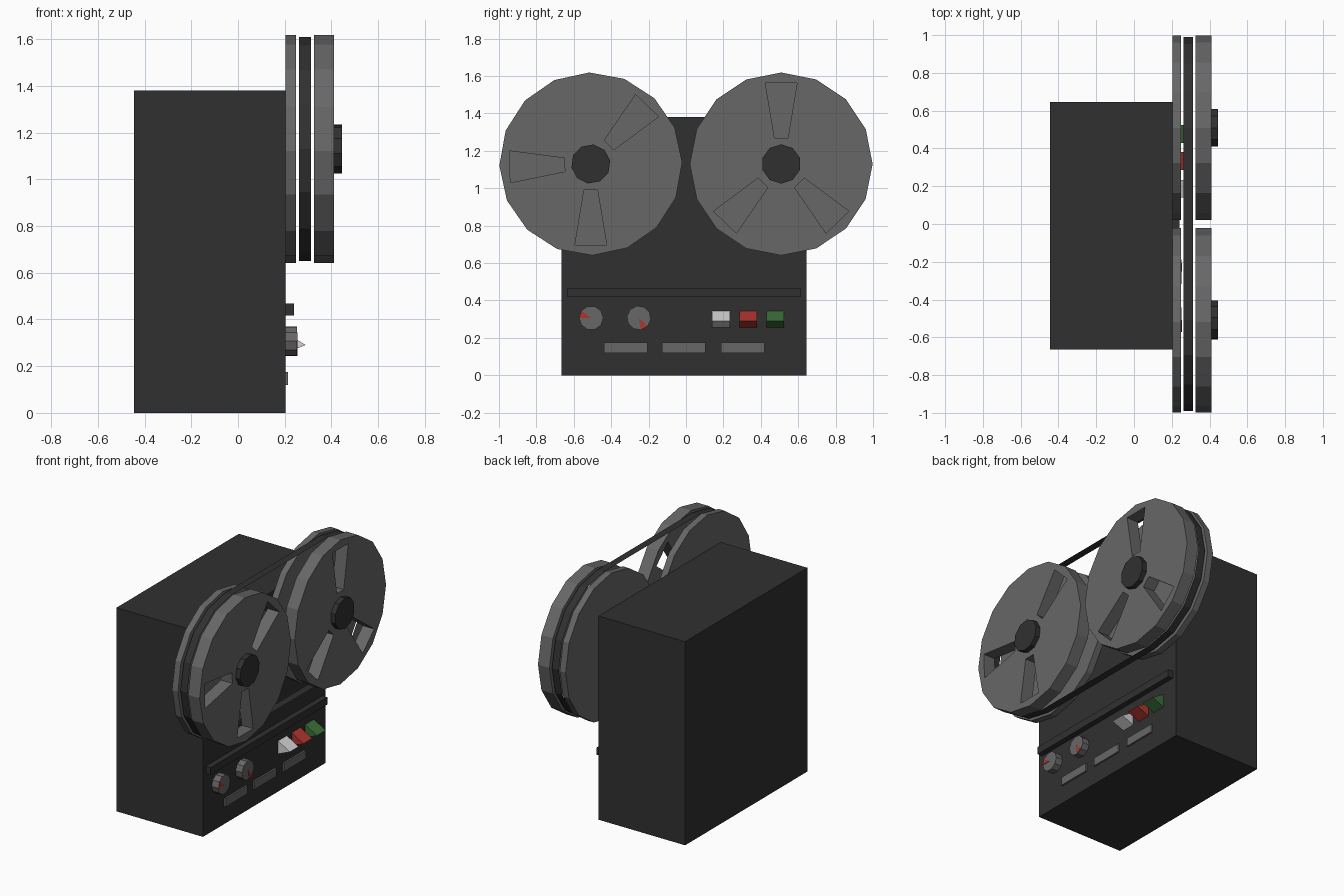
import bpy, bmesh, math
from mathutils import Matrix

if "Cube" in bpy.data.objects:
    bpy.data.objects.remove(bpy.data.objects["Cube"])

def material(name, rgb):
    m = bpy.data.materials.new(name)
    m.diffuse_color = (*rgb, 1)
    m.use_nodes = True
    m.node_tree.nodes["Principled BSDF"].inputs["Base Color"].default_value = m.diffuse_color
    return m

DARK = material("charcoal", (0.030, 0.030, 0.030))
GREY = material("grey", (0.135, 0.135, 0.135))
RED = material("red", (0.42, 0.035, 0.028))
GREEN = material("green", (0.045, 0.16, 0.04))
WHITE = material("white", (0.65, 0.65, 0.65))

def finish(name, bm, mat):
    bmesh.ops.remove_doubles(bm, verts=bm.verts, dist=1e-5)
    bmesh.ops.recalc_face_normals(bm, faces=bm.faces)
    me = bpy.data.meshes.new(name)
    bm.to_mesh(me)
    bm.free()
    me.materials.clear()
    me.materials.append(mat)
    ob = bpy.data.objects.new(name, me)
    bpy.context.collection.objects.link(ob)
    return ob

# Filled outline in the y-z plane (extra loops are holes), extruded from x0 to x1
def plate(name, loops, x0, x1, mat):
    cu = bpy.data.curves.new(name + "_outline", 'CURVE')
    cu.dimensions = '2D'
    cu.fill_mode = 'BOTH'
    cu.extrude = (x1 - x0) / 2
    for loop in loops:
        sp = cu.splines.new('POLY')
        sp.points.add(len(loop) - 1)
        for p, (y, z) in zip(sp.points, loop):
            p.co = (y, z, 0, 1)
        sp.use_cyclic_u = True
    tmp = bpy.data.objects.new(name + "_outline", cu)
    me = bpy.data.meshes.new_from_object(tmp)
    bm = bmesh.new()
    bm.from_mesh(me)
    bpy.data.objects.remove(tmp)
    bpy.data.curves.remove(cu)
    bpy.data.meshes.remove(me)
    for f in bm.faces:
        f.smooth = False
        f.material_index = 0
    bm.transform(Matrix(((0, 0, 1, (x0 + x1) / 2), (1, 0, 0, 0), (0, 1, 0, 0), (0, 0, 0, 1))))
    return finish(name, bm, mat)

def rect(y0, y1, z0, z1):
    return [(y0, z0), (y1, z0), (y1, z1), (y0, z1)]

def polar(cy, cz, r, deg):
    a = math.radians(deg)
    return (cy + r * math.cos(a), cz + r * math.sin(a))

def ngon(cy, cz, r, n, turn=0):
    return [polar(cy, cz, r, turn + 360 * i / n) for i in range(n)]

# Tapered reel window pointing outwards at an angle
def window(cy, cz, deg):
    a = math.radians(deg)
    c, s = math.cos(a), math.sin(a)
    pts = [(0.14, -0.036), (0.433, -0.085), (0.433, 0.085), (0.14, 0.036)]
    return [(cy + u * c - v * s, cz + u * s + v * c) for u, v in pts]

# Cabinet and trim strip
plate("cabinet", [rect(-0.665, 0.645, 0, 1.38)], -0.445, 0.203, DARK)
plate("trim_strip", [rect(-0.635, 0.613, 0.418, 0.468)], 0.2, 0.24, DARK)

# Reels: solid back flange, windowed front flange, hub cap
RZ, RR, RY = 1.13, 0.489, 0.509
for side, cy, turn in (("left", -RY, -44), ("right", RY, 0)):
    rim = ngon(cy, RZ, RR, 16, turn)
    holes = [window(cy, RZ, a + turn) for a in (90, 226, 314)]
    plate(side + "_reel_back", [rim], 0.204, 0.248, GREY)
    plate(side + "_reel_front", [rim] + holes, 0.325, 0.411, GREY)
    plate(side + "_hub_cap", [ngon(cy, RZ, 0.105, 10, turn + 18)], 0.405, 0.445, DARK)

# Tape: thin sheet looped round both reels
bm = bmesh.new()
path = [polar(RY, RZ, 0.48, -90 + 22.5 * i) for i in range(9)]
path += [polar(-RY, RZ, 0.48, 90 + 22.5 * i) for i in range(9)]
rows = [[bm.verts.new((x, y, z)) for y, z in path] for x in (0.261, 0.312)]
for i in range(len(path)):
    j = (i + 1) % len(path)
    bm.faces.new((rows[0][i], rows[0][j], rows[1][j], rows[1][i]))
finish("tape", bm, DARK)

# Knobs with a red pointer wedge
for side, cy, a0, a1 in (("left", -0.507, 144, 180), ("right", -0.252, -80, -44)):
    cz = 0.307
    plate(side + "_knob", [ngon(cy, cz, 0.065, 10, a0)], 0.2, 0.252, GREY)
    wedge = [(cy, cz), polar(cy, cz, 0.064, a0), polar(cy, cz, 0.064, a1)]
    plate(side + "_knob_pointer", [wedge], 0.25, 0.255, RED)

# Wedge-shaped push buttons
for name, cy, mat in (("white", 0.187, WHITE), ("red", 0.333, RED), ("green", 0.477, GREEN)):
    bm = bmesh.new()
    ends = [[bm.verts.new((x, cy + d, z)) for x, z in ((0.2, 0.254), (0.29, 0.291), (0.2, 0.345))]
            for d in (-0.047, 0.047)]
    for e in ends:
        bm.faces.new(e)
    for i in range(3):
        j = (i + 1) % 3
        bm.faces.new((ends[0][i], ends[0][j], ends[1][j], ends[1][i]))
    finish(name + "_button", bm, mat)

# Lower indicator panels
for i, y0 in enumerate((-0.438, -0.128, 0.187)):
    plate(f"indicator_panel_{i + 1}", [rect(y0, y0 + 0.232, 0.12, 0.175)], 0.2, 0.215, GREY)
